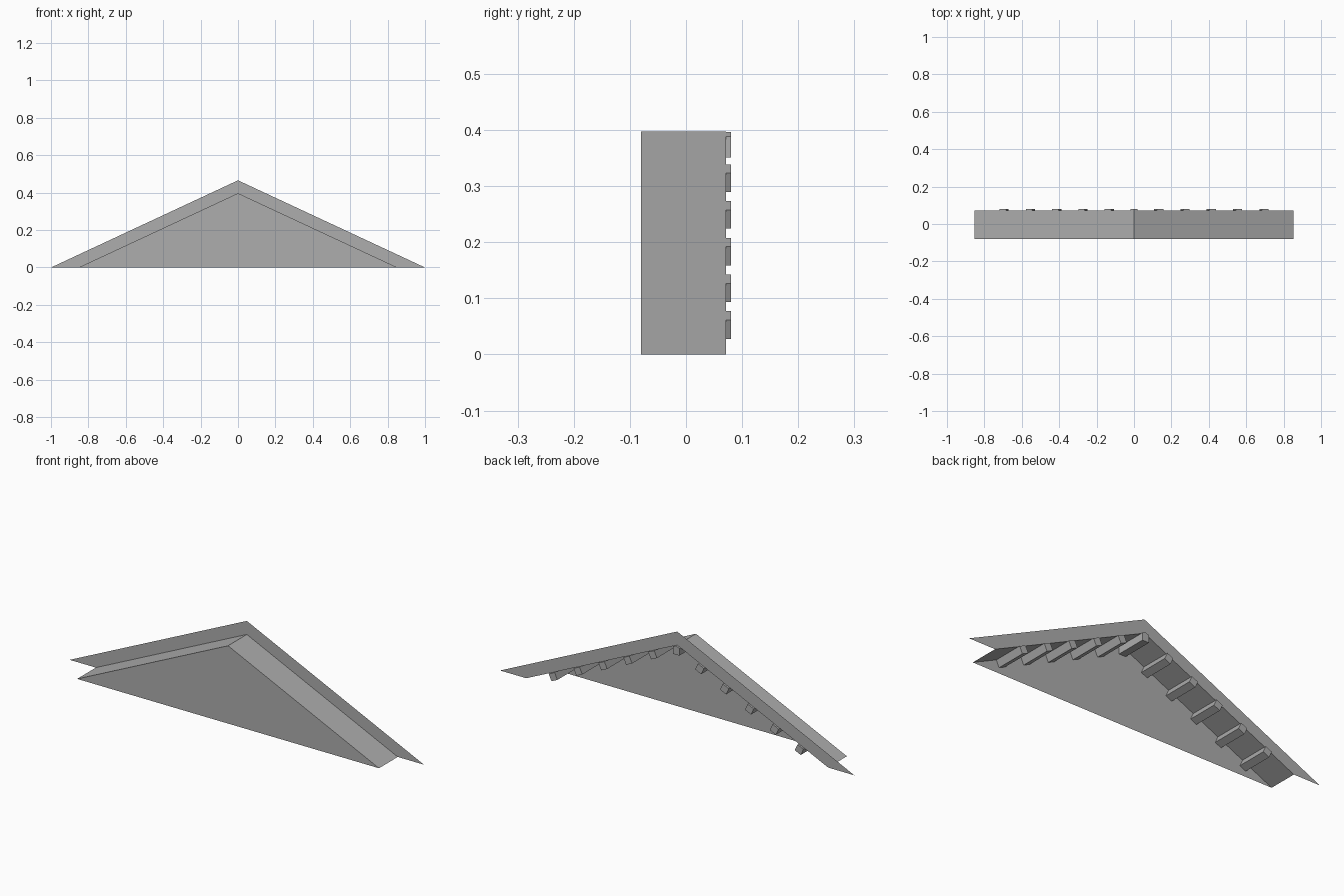
import bpy
import bmesh
from mathutils import Vector

if "Cube" in bpy.data.objects:
    bpy.data.objects.remove(bpy.data.objects["Cube"], do_unlink=True)

FRONT, REAR, BACK = -0.08, 0.071, 0.08
INNER_X, INNER_Z = 0.852, 0.397
OUTER_X, OUTER_Z = 1.0, 0.466
BLOCK, STEP = 0.037, 0.1405

stone = bpy.data.materials.new("grey stone")
stone.use_nodes = True
colour = (0.42, 0.42, 0.42, 1)
stone.diffuse_color = colour
shader = stone.node_tree.nodes["Principled BSDF"]
shader.inputs["Base Color"].default_value = colour
shader.inputs["Roughness"].default_value = 0.8


def add_mesh(name, faces, solid=False):
    """Make an object from polygons given as lists of points."""
    bm = bmesh.new()
    for points in faces:
        bm.faces.new([bm.verts.new(p) for p in points])
    bmesh.ops.remove_doubles(bm, verts=bm.verts, dist=1e-5)
    if solid:
        bmesh.ops.recalc_face_normals(bm, faces=bm.faces)
    mesh = bpy.data.meshes.new(name)
    bm.to_mesh(mesh)
    bm.free()
    mesh.materials.append(stone)
    obj = bpy.data.objects.new(name, mesh)
    bpy.context.collection.objects.link(obj)


def add_block(name, profile):
    """Run an x-z profile from the gable panel to just past the flange."""
    front = [(x, FRONT + 0.001, z) for x, z in profile]
    back = [(x, BACK, z) for x, z in profile]
    n = len(profile)
    sides = [[front[i], front[(i + 1) % n], back[(i + 1) % n], back[i]] for i in range(n)]
    add_mesh(name, [front, back[::-1]] + sides, solid=True)


# Triangular gable panel
add_mesh("gable_panel", [[(-INNER_X, FRONT, 0), (INNER_X, FRONT, 0), (0, FRONT, INNER_Z)]])

# Thin sloping roof sheets and the flat flange standing around their rear edge
for side, label in ((1, "left"), (-1, "right")):
    eave, ridge = side * INNER_X, INNER_Z
    roof = [(eave, FRONT, 0), (eave, REAR, 0), (0, REAR, ridge), (0, FRONT, ridge)]
    flange = [(eave, REAR, 0), (side * OUTER_X, REAR, 0), (0, REAR, OUTER_Z), (0, REAR, ridge)]
    add_mesh(label + "_roof_sheet", [roof[::side]])
    add_mesh(label + "_flange", [flange[::side]])

# Square blocks hanging under each slope
down = Vector((INNER_X, -INNER_Z)).normalized()
inward = Vector((down.y, -down.x))
for side, label in ((1, "left"), (-1, "right")):
    for i in range(1, 6):
        x = i * STEP
        top = Vector((x, INNER_Z * (1 - x / INNER_X))) + inward * 0.0005
        a, b = top - down * BLOCK / 2, top + down * BLOCK / 2
        corners = [a, b, b + inward * BLOCK, a + inward * BLOCK]
        add_block(f"{label}_block_{i}", [(side * p.x, p.y) for p in corners])

# Peaked block under the ridge
half = BLOCK / 2
shoulder = INNER_Z - half * INNER_Z / INNER_X
low = shoulder - BLOCK
add_block("ridge_block", [(-half, low), (half, low), (half, shoulder),
                          (0, INNER_Z - 0.0005), (-half, shoulder)])
